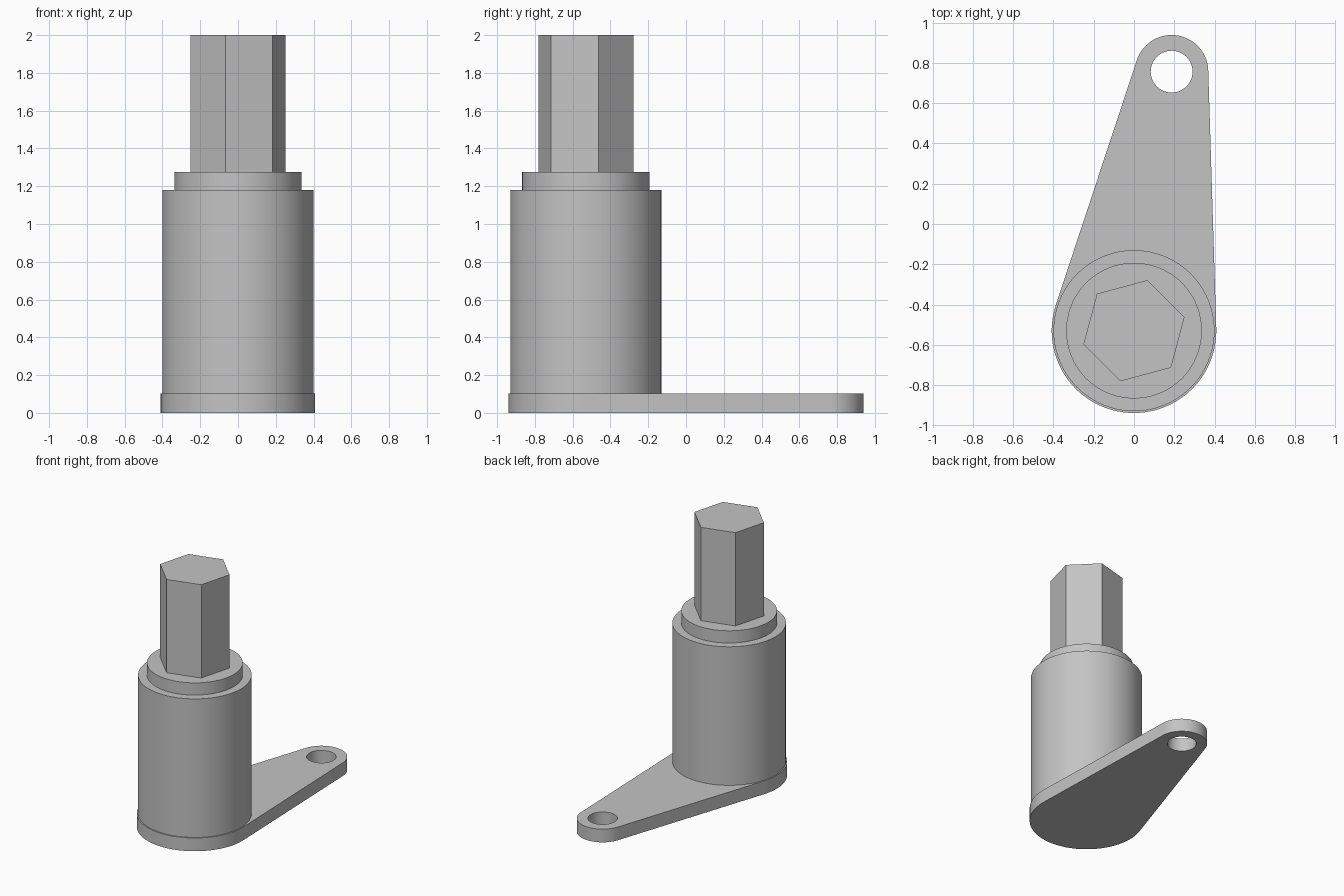
import bpy, bmesh, math
from mathutils import Vector

if "Cube" in bpy.data.objects:
    bpy.data.objects.remove(bpy.data.objects["Cube"], do_unlink=True)

grey = bpy.data.materials.new("plain grey")
grey.use_nodes = True
grey.diffuse_color = (0.55, 0.55, 0.55, 1)
grey.node_tree.nodes["Principled BSDF"].inputs["Base Color"].default_value = grey.diffuse_color

POST = Vector((0, -0.53))      # axis of the post
EYE = Vector((0.187, 0.757))   # axis of the bolt hole
BIG, SMALL, HOLE = 0.409, 0.182, 0.104
PLATE_TOP = 0.103


def arc(centre, radius, start, end, steps):
    return [centre + radius * Vector((math.cos(a), math.sin(a)))
            for a in (start + (end - start) * i / steps for i in range(steps + 1))]


def prism(name, loops, bottom, top):
    """Extrude an outline, with optional hole loops, between two heights."""
    bm = bmesh.new()
    edges = []
    for loop in loops:
        verts = [bm.verts.new((p.x, p.y, bottom)) for p in loop]
        edges += [bm.edges.new((v, verts[i - 1])) for i, v in enumerate(verts)]
    if len(loops) == 1:
        bm.faces.new(verts)
    else:
        bmesh.ops.triangle_fill(bm, edges=edges, use_beauty=True)
    result = bmesh.ops.extrude_face_region(bm, geom=bm.faces[:], use_keep_orig=True)
    moved = [g for g in result["geom"] if isinstance(g, bmesh.types.BMVert)]
    bmesh.ops.translate(bm, verts=moved, vec=(0, 0, top - bottom))
    bmesh.ops.recalc_face_normals(bm, faces=bm.faces[:])
    mesh = bpy.data.meshes.new(name)
    bm.to_mesh(mesh)
    bm.free()
    mesh.materials.append(grey)
    obj = bpy.data.objects.new(name, mesh)
    bpy.context.collection.objects.link(obj)
    bpy.ops.object.select_all(action="DESELECT")
    obj.select_set(True)
    bpy.context.view_layer.objects.active = obj
    bpy.ops.object.shade_smooth_by_angle(angle=math.radians(30))
    return obj


def circle(centre, radius, sides, turn=0):
    return arc(centre, radius, turn, turn + math.tau, sides)[:-1]


# Lever plate: two arcs joined by their common tangents, with a bolt hole
span = EYE - POST
heading = math.atan2(span.y, span.x)
tangent = math.acos((BIG - SMALL) / span.length)
outline = (arc(POST, BIG, heading + tangent, heading + math.tau - tangent, 64)
           + arc(EYE, SMALL, heading - tangent, heading + tangent, 40))
prism("lever_plate", [outline, circle(EYE, HOLE, 48)], 0, PLATE_TOP)

# Stacked post: round body, collar and hexagonal drive
prism("post_body", [circle(POST, 0.40, 96)], PLATE_TOP, 1.18)
prism("post_collar", [circle(POST, 0.337, 96)], 1.18, 1.275)
prism("hex_drive", [circle(POST, 0.26, 6, math.radians(15))], 1.275, 2.0)
